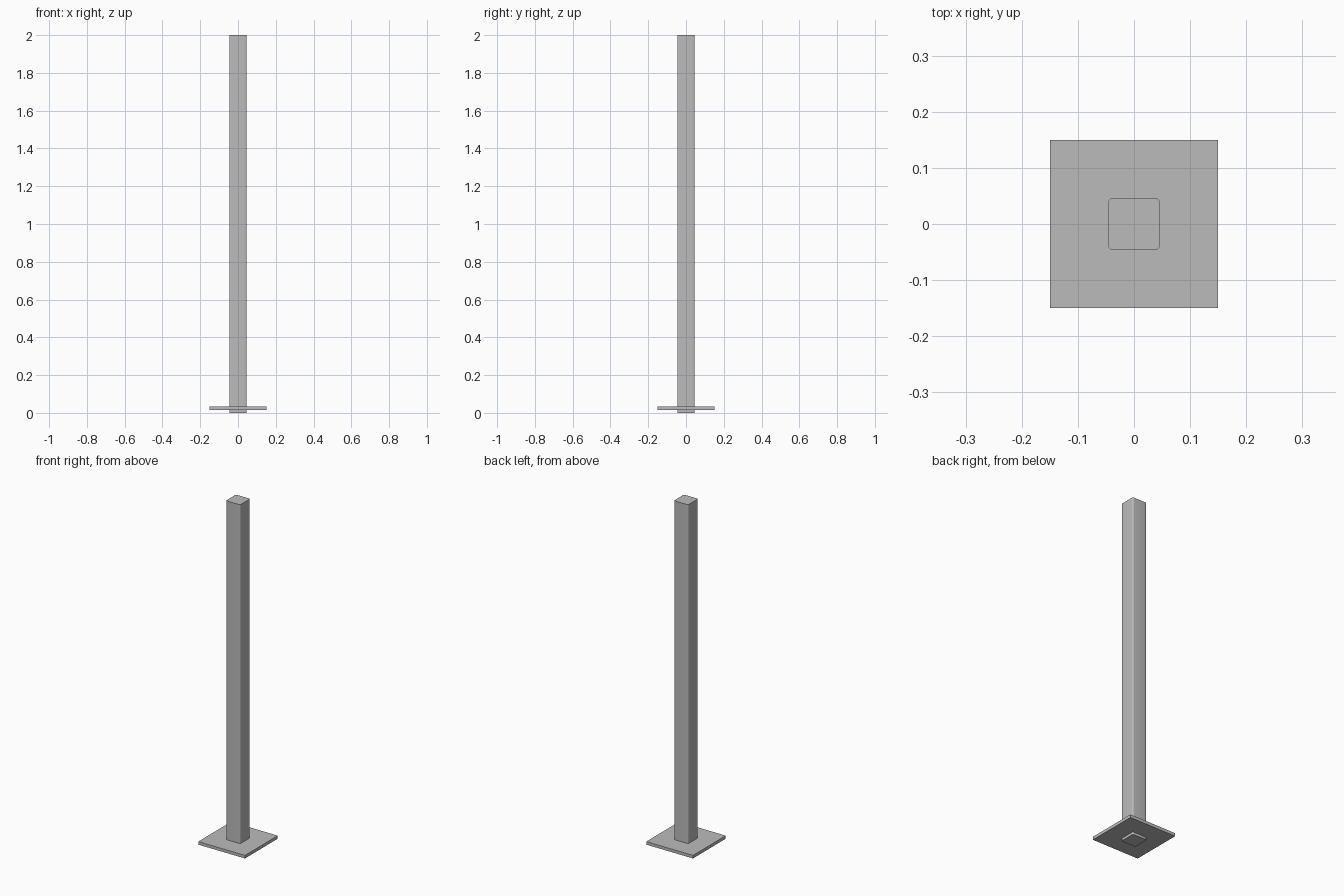
import bpy
import bmesh

cube = bpy.data.objects.get("Cube")
if cube:
    bpy.data.objects.remove(cube, do_unlink=True)

grey = bpy.data.materials.new("light_grey_metal")
grey.use_nodes = True
colour = (0.5, 0.5, 0.5, 1)
grey.diffuse_color = colour
grey.node_tree.nodes["Principled BSDF"].inputs["Base Color"].default_value = colour


def square_block(name, width, bottom, top, corner=0):
    """Upright square block, optionally with rounded vertical edges."""
    bm = bmesh.new()
    bmesh.ops.create_cube(bm, size=1)
    for v in bm.verts:
        v.co.x *= width
        v.co.y *= width
        v.co.z = top if v.co.z > 0 else bottom
    if corner:
        upright = [e for e in bm.edges
                   if abs(e.verts[0].co.z - e.verts[1].co.z) > 0.001]
        bmesh.ops.bevel(bm, geom=upright, offset=corner, segments=6,
                        profile=0.5, affect='EDGES')
    mesh = bpy.data.meshes.new(name)
    bm.to_mesh(mesh)
    bm.free()
    mesh.materials.append(grey)
    obj = bpy.data.objects.new(name, mesh)
    bpy.context.collection.objects.link(obj)
    return obj


# Square tube post with rounded corners, reaching just below the plate
post = square_block("post", 0.092, 0, 2, corner=0.008)
bpy.ops.object.select_all(action='DESELECT')
post.select_set(True)
bpy.context.view_layer.objects.active = post
bpy.ops.object.shade_smooth_by_angle()

# Thin square base plate around the foot of the post
square_block("base_plate", 0.3, 0.015, 0.033)
